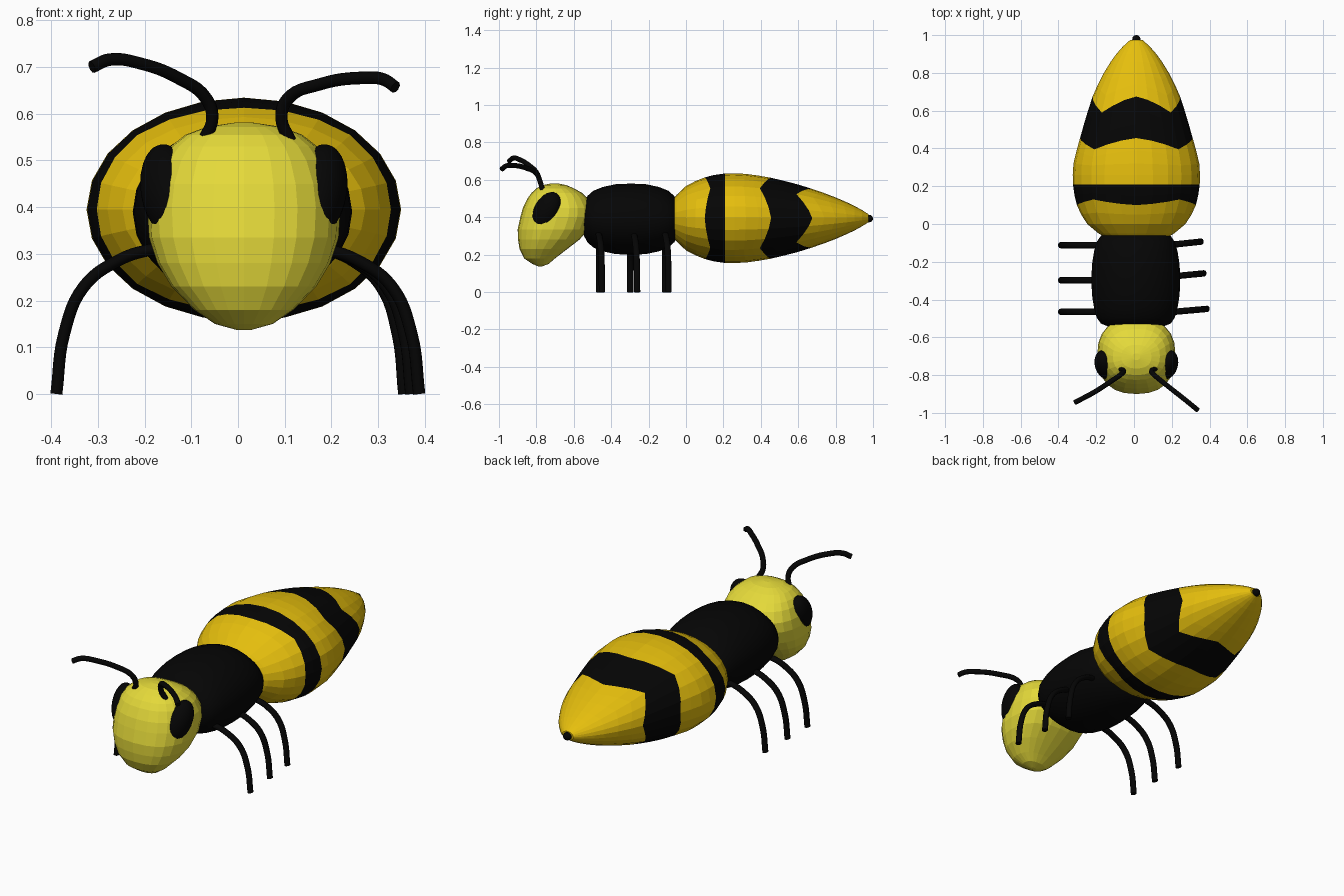
import bpy, bmesh, math
from mathutils import Matrix

if "Cube" in bpy.data.objects:
    bpy.data.objects.remove(bpy.data.objects["Cube"])

CX = 0.0125   # the body axis sits slightly right of the legs' centre
N = 24


def material(name, rgb):
    m = bpy.data.materials.new(name)
    m.diffuse_color = (*rgb, 1)
    m.use_nodes = True
    m.node_tree.nodes["Principled BSDF"].inputs["Base Color"].default_value = m.diffuse_color
    return m


BLACK = material("black", (0.0015, 0.0015, 0.0015))
GOLD = material("golden yellow", (0.79, 0.52, 0.004))
LEMON = material("lemon yellow", (0.78, 0.70, 0.042))


def loft(name, rings, mats, bands=None, smooth=False):
    """Skin a list of closed rings; bands gives a material slot per gap."""
    bm = bmesh.new()
    vs = [[bm.verts.new(p) for p in r] for r in rings]
    for i in range(len(vs) - 1):
        for k in range(N):
            j = (k + 1) % N
            f = bm.faces.new((vs[i][k], vs[i][j], vs[i + 1][j], vs[i + 1][k]))
            f.material_index = bands[i] if bands else 0
            f.smooth = smooth
    bm.faces.new(vs[0])
    bm.faces.new(vs[-1])
    bmesh.ops.recalc_face_normals(bm, faces=bm.faces)
    me = bpy.data.meshes.new(name)
    bm.to_mesh(me)
    bm.free()
    for m in mats:
        me.materials.append(m)
    ob = bpy.data.objects.new(name, me)
    bpy.context.collection.objects.link(ob)
    return ob


def ellipsoid(name, centre, radii, rot, mat):
    bm = bmesh.new()
    bmesh.ops.create_uvsphere(bm, u_segments=24, v_segments=14, radius=1)
    bm.transform(Matrix.Translation(centre) @ rot @ Matrix.Diagonal((*radii, 1)))
    for f in bm.faces:
        f.smooth = True
    me = bpy.data.meshes.new(name)
    bm.to_mesh(me)
    bm.free()
    me.materials.append(mat)
    bpy.context.collection.objects.link(bpy.data.objects.new(name, me))


def tube(name, pts, r):
    cu = bpy.data.curves.new(name, 'CURVE')
    cu.dimensions = '3D'
    cu.bevel_depth, cu.bevel_resolution = r, 3
    cu.resolution_u, cu.use_fill_caps = 6, True
    sp = cu.splines.new('BEZIER')
    sp.bezier_points.add(len(pts) - 1)
    for b, p in zip(sp.bezier_points, pts):
        b.co = p
        b.handle_left_type = b.handle_right_type = 'AUTO'
    cu.materials.append(BLACK)
    ob = bpy.data.objects.new(name, cu)
    bpy.context.collection.objects.link(ob)
    bpy.ops.object.select_all(action='DESELECT')
    bpy.context.view_layer.objects.active = ob
    ob.select_set(True)
    bpy.ops.object.convert(target='MESH')
    return bpy.context.view_layer.objects.active


def power(v, e):
    return math.copysign(abs(v) ** e, v)


ANGLES = [2 * math.pi * k / N for k in range(N)]

# Abdomen: (y, half width, half height)
PROFILE = [(-.13, .02, .015), (-.11, .1, .06), (-.05, .2, .125), (0, .26, .172),
           (.05, .292, .198), (.1, .315, .218), (.15, .327, .231), (.2, .335, .239),
           (.25, .3375, .24), (.32, .333, .237), (.4, .314, .226), (.455, .298, .216),
           (.52, .28, .201), (.6, .256, .18), (.68, .23, .155), (.74, .203, .134),
           (.8, .172, .111), (.86, .135, .085), (.9, .106, .066), (.94, .071, .044),
           (.975, .032, .022)]


def size_at(y):
    for (a, w0, h0), (b, w1, h1) in zip(PROFILE, PROFILE[1:]):
        if y <= b:
            t = (y - a) / (b - a)
            return w0 + t * (w1 - w0), h0 + t * (h1 - h0)
    return PROFILE[-1][1:]


# Rows of (y, shift at the four diagonals, slot of the following band): bent stripes
ROWS = [(-.13, 0, 0), (-.11, 0, 0), (-.05, 0, 0), (0, 0, 0), (.05, .01, 0),
        (.1, .03, 1), (.15, .015, 1), (.208, 0, 0), (.26, 0, 0), (.32, -.01, 0),
        (.39, -.035, 0), (.455, -.06, 1), (.53, -.067, 1), (.6, -.075, 1),
        (.675, -.085, 0), (.74, -.06, 0), (.8, -.035, 0), (.86, -.015, 0),
        (.9, 0, 0), (.94, 0, 0), (.975, 0, 0)]
rings = []
for y, shift, _ in ROWS:
    ring = []
    for a in ANGLES:
        corner = (1 - abs(math.degrees(a) % 90 - 45) / 45) ** 1.4
        yy = y + shift * corner
        w, h = size_at(yy)
        ring.append((CX + w * math.cos(a), yy, .395 + h * math.sin(a)))
    rings.append(ring)
loft("abdomen", rings, [GOLD, BLACK], [r[2] for r in ROWS])

# Sting at the tail tip
ellipsoid("sting", (CX, .978, .393), (.022, .022, .02), Matrix(), BLACK)

# Thorax: symmetric barrel of (distance from middle, half width, half height)
half = [(.262, .08, .05), (.25, .14, .09), (.232, .185, .124), (.2, .207, .152),
        (.15, .221, .172), (.08, .232, .187)]
barrel = [(-d, w, h) for d, w, h in half] + [(0, .235, .19)] + half[::-1]
loft("thorax", [[(.0095 + w * math.cos(a), -.295 + d, .39 + h * math.sin(a))
                 for a in ANGLES] for d, w, h in barrel], [BLACK], smooth=True)

# Head: squarish horizontal slices of (z, front y, back y, half width)
HEAD = [(.137, -.79, -.77, .015), (.15, -.82, -.735, .062), (.18, -.865, -.70, .106),
        (.23, -.89, -.635, .155), (.28, -.898, -.57, .185), (.335, -.9, -.52, .203),
        (.4, -.886, -.495, .207), (.45, -.872, -.495, .2), (.5, -.848, -.523, .18),
        (.53, -.826, -.555, .157), (.555, -.80, -.6, .125), (.572, -.765, -.64, .08),
        (.581, -.72, -.685, .02)]
loft("head", [[(CX + w * power(math.cos(a), .85),
                (f + b) / 2 + (b - f) / 2 * power(math.sin(a), .85), z)
               for a in ANGLES] for z, f, b, w in HEAD], [LEMON])

# Eyes: tilted ovals sunk into the sides of the head
for side, s in (("right", 1), ("left", -1)):
    rot = Matrix.Rotation(-s * .28, 4, 'Z') @ Matrix.Rotation(-.52, 4, 'X')
    ellipsoid(side + "_eye", (CX + s * .165, -.745, .437), (.055, .067, .106), rot, BLACK)

# Antennae
tube("left_antenna", [(-.075, -.765, .54), (-.055, -.78, .59), (-.07, -.797, .635),
                      (-.125, -.835, .675), (-.21, -.89, .708), (-.275, -.925, .716),
                      (-.313, -.945, .7)], .0135)
tube("right_antenna", [(.113, -.765, .54), (.093, -.78, .59), (.105, -.797, .63),
                       (.175, -.855, .663), (.27, -.93, .677), (.313, -.965, .673),
                       (.337, -.985, .657)], .0135)

# Legs: one arched path, slightly flattened tubes, right feet progressively closer in
LEG = [(.1, .312), (.19, .308), (.26, .284), (.33, .23), (.372, .13), (.389, 0)]
for name, yl, yr, foot in (("front", -.465, -.472, .388), ("middle", -.298, -.284, .371),
                           ("back", -.112, -.116, .356)):
    k = (foot - .19) / (.389 - .19)
    left = [(-x, 0, z) for x, z in LEG]
    right = [(.19 + (x - .19) * k, .07 * max(0, x - .13), z) for x, z in LEG]
    for side, pts, y in (("left", left, yl), ("right", right, yr)):
        leg = tube("%s_%s_leg" % (side, name), pts, .0135)
        leg.scale.y = 1.25
        leg.location.y = y
